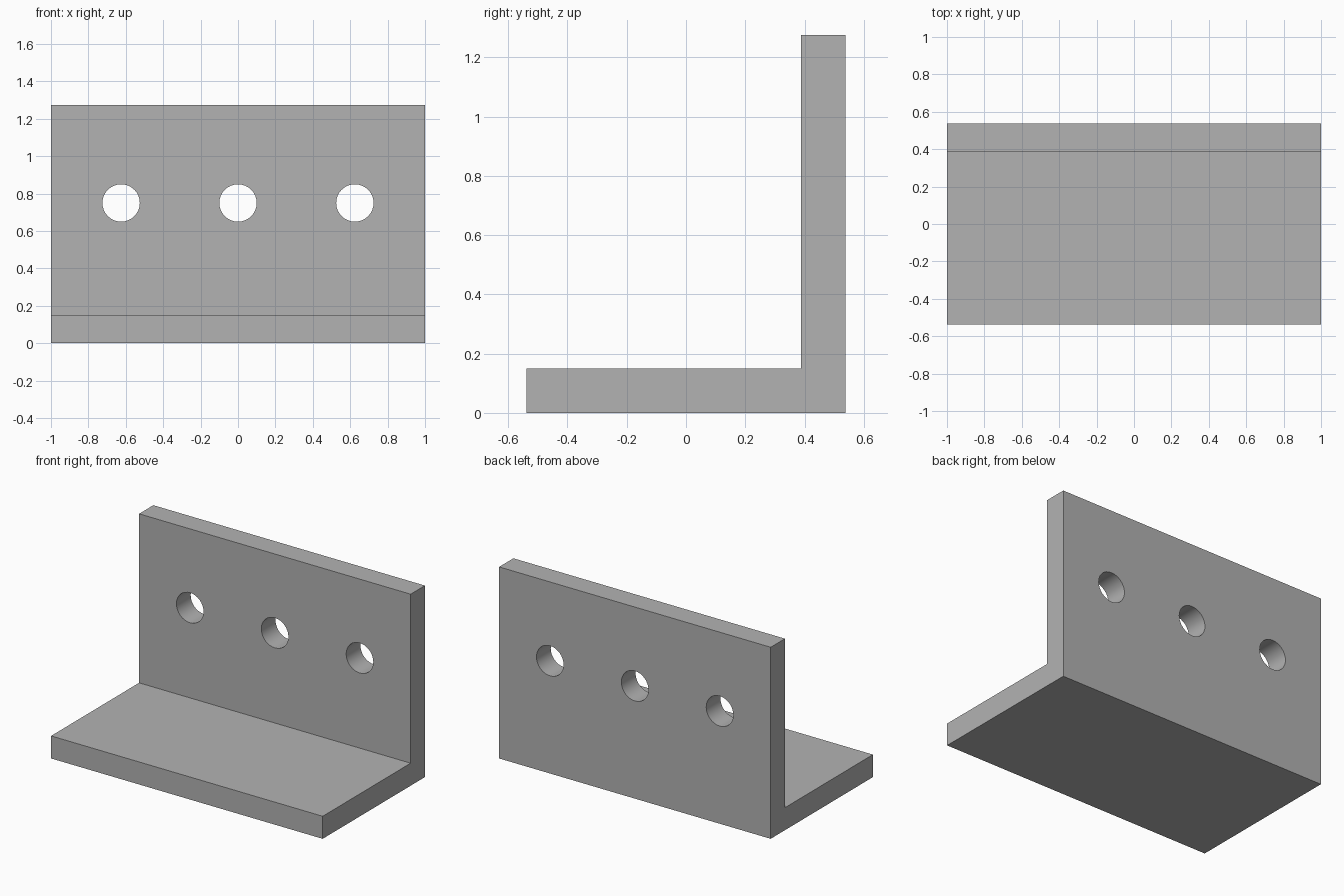
import bpy
import bmesh
import math

if "Cube" in bpy.data.objects:
    bpy.data.objects.remove(bpy.data.objects["Cube"], do_unlink=True)

HALF_WIDTH, HALF_DEPTH = 1.0, 0.5375
HEIGHT, THICK = 1.275, 0.15
HOLE_RADIUS, HOLE_Z, HOLE_SPACING = 0.1, 0.75, 0.625

# Plain grey
grey = bpy.data.materials.new("grey")
grey.use_nodes = True
colour = (0.448, 0.448, 0.448, 1)
grey.diffuse_color = colour
grey.node_tree.nodes["Principled BSDF"].inputs["Base Color"].default_value = colour

# L-shaped side profile (y, z), extruded along x
inner = HALF_DEPTH - THICK
profile = [(-HALF_DEPTH, 0), (HALF_DEPTH, 0), (HALF_DEPTH, HEIGHT),
           (inner, HEIGHT), (inner, THICK), (-HALF_DEPTH, THICK)]
bm = bmesh.new()
face = bm.faces.new([bm.verts.new((-HALF_WIDTH, y, z)) for y, z in profile])
extruded = bmesh.ops.extrude_face_region(bm, geom=[face])["geom"]
moved = [v for v in extruded if isinstance(v, bmesh.types.BMVert)]
bmesh.ops.translate(bm, verts=moved, vec=(2 * HALF_WIDTH, 0, 0))
bmesh.ops.recalc_face_normals(bm, faces=bm.faces)
mesh = bpy.data.meshes.new("angle_bracket")
bm.to_mesh(mesh)
bm.free()
mesh.materials.append(grey)
bracket = bpy.data.objects.new("angle_bracket", mesh)
bpy.context.collection.objects.link(bracket)

# Three round bolt holes through the upright plate
for i in (-1, 0, 1):
    bpy.ops.mesh.primitive_cylinder_add(
        vertices=32, radius=HOLE_RADIUS, depth=3 * THICK,
        location=(i * HOLE_SPACING, HALF_DEPTH - THICK / 2, HOLE_Z),
        rotation=(math.pi / 2, 0, 0))
    cutter = bpy.context.object
    cutter.name = "hole_cutter"
    cutter.hide_render = True
    cutter.data.materials.append(grey)
    cut = bracket.modifiers.new("bolt_hole", "BOOLEAN")
    cut.operation = "DIFFERENCE"
    cut.solver = "EXACT"
    cut.object = cutter
    bpy.ops.object.select_all(action="DESELECT")
    bracket.select_set(True)
    bpy.context.view_layer.objects.active = bracket
    bpy.ops.object.modifier_apply(modifier=cut.name)
    bpy.data.objects.remove(cutter, do_unlink=True)

# Smooth hole walls, sharp plate edges
bpy.ops.object.shade_smooth_by_angle(angle=math.radians(30))
